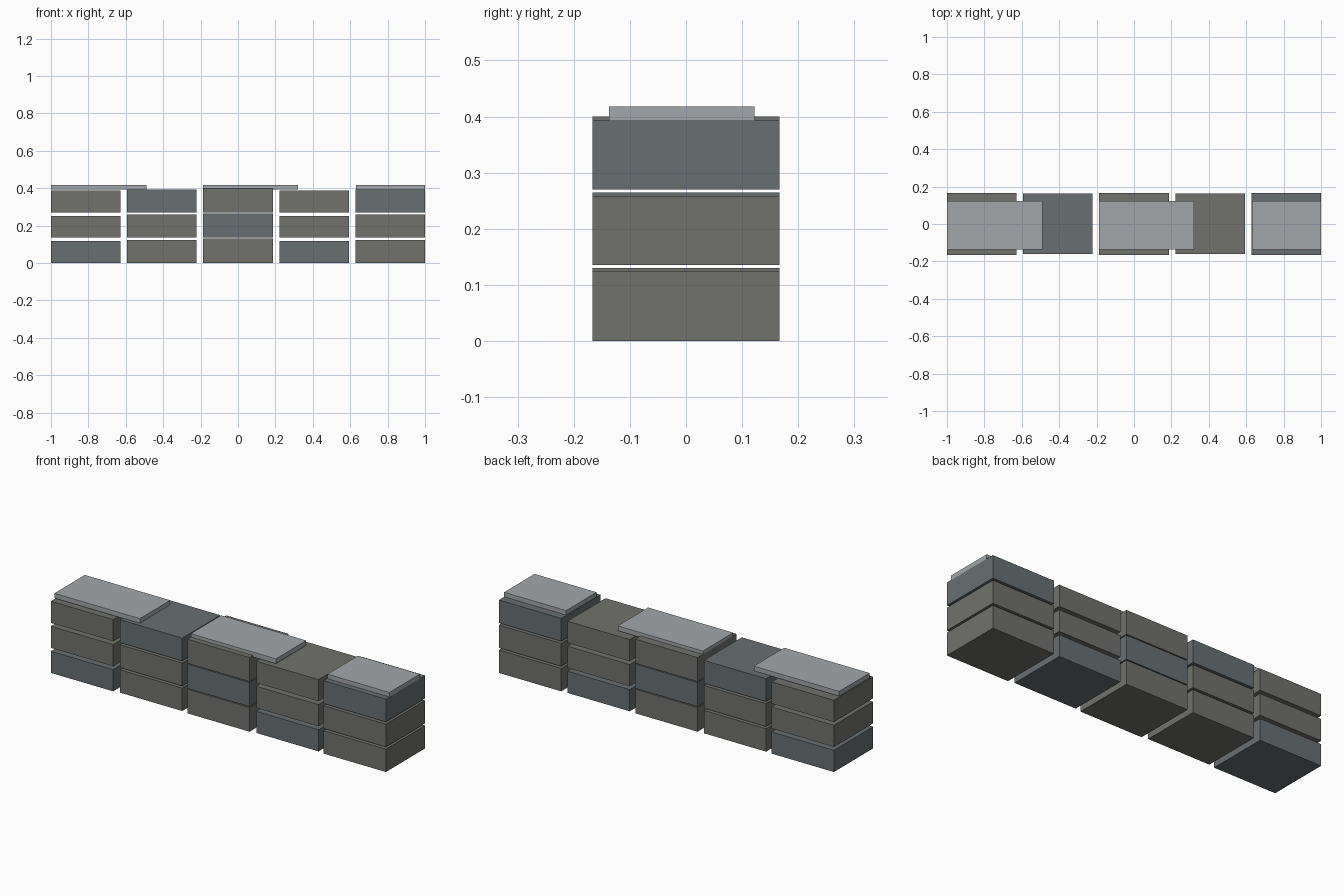
import bpy

if "Cube" in bpy.data.objects:
    bpy.data.objects.remove(bpy.data.objects["Cube"])


def material(name, rgb):
    m = bpy.data.materials.new(name)
    m.diffuse_color = (*rgb, 1)
    m.use_nodes = True
    m.node_tree.nodes["Principled BSDF"].inputs["Base Color"].default_value = m.diffuse_color
    return m


def box(name, lo, hi, mat):
    bpy.ops.mesh.primitive_cube_add(size=1, location=[(a + b) / 2 for a, b in zip(lo, hi)])
    ob = bpy.context.object
    ob.name = name
    ob.scale = [b - a for a, b in zip(lo, hi)]
    bpy.ops.object.transform_apply(location=False, rotation=False, scale=True)
    ob.data.materials.append(mat)


warm = material("warm_stone", (0.165, 0.17, 0.155))
cool = material("cool_stone", (0.14, 0.16, 0.17))
pale = material("cap_stone", (0.37, 0.39, 0.40))

# Stone blocks: three courses of five, heights cycling by column
PITCH, HALF, COURSE = 0.407, 0.186, 0.135
for row in range(3):
    for col in range(5):
        x = (col - 2) * PITCH
        z = row * COURSE
        height = 0.117 + 0.0065 * (col % 3)
        front = -0.167 if col % 2 == 0 else -0.16
        back = 0.167 if col % 2 == 0 else 0.164
        box(f"stone_block_{row}_{col}", (x - HALF, front, z), (x + HALF, back, z + height),
            cool if (row + col) % 3 == 0 else warm)

# Flat cap slabs
for i, (x0, x1) in enumerate([(-1, -0.49), (-0.186, 0.322), (0.63, 1)]):
    box(f"cap_slab_{i}", (x0, -0.137, 0.392), (x1, 0.122, 0.418), pale)
